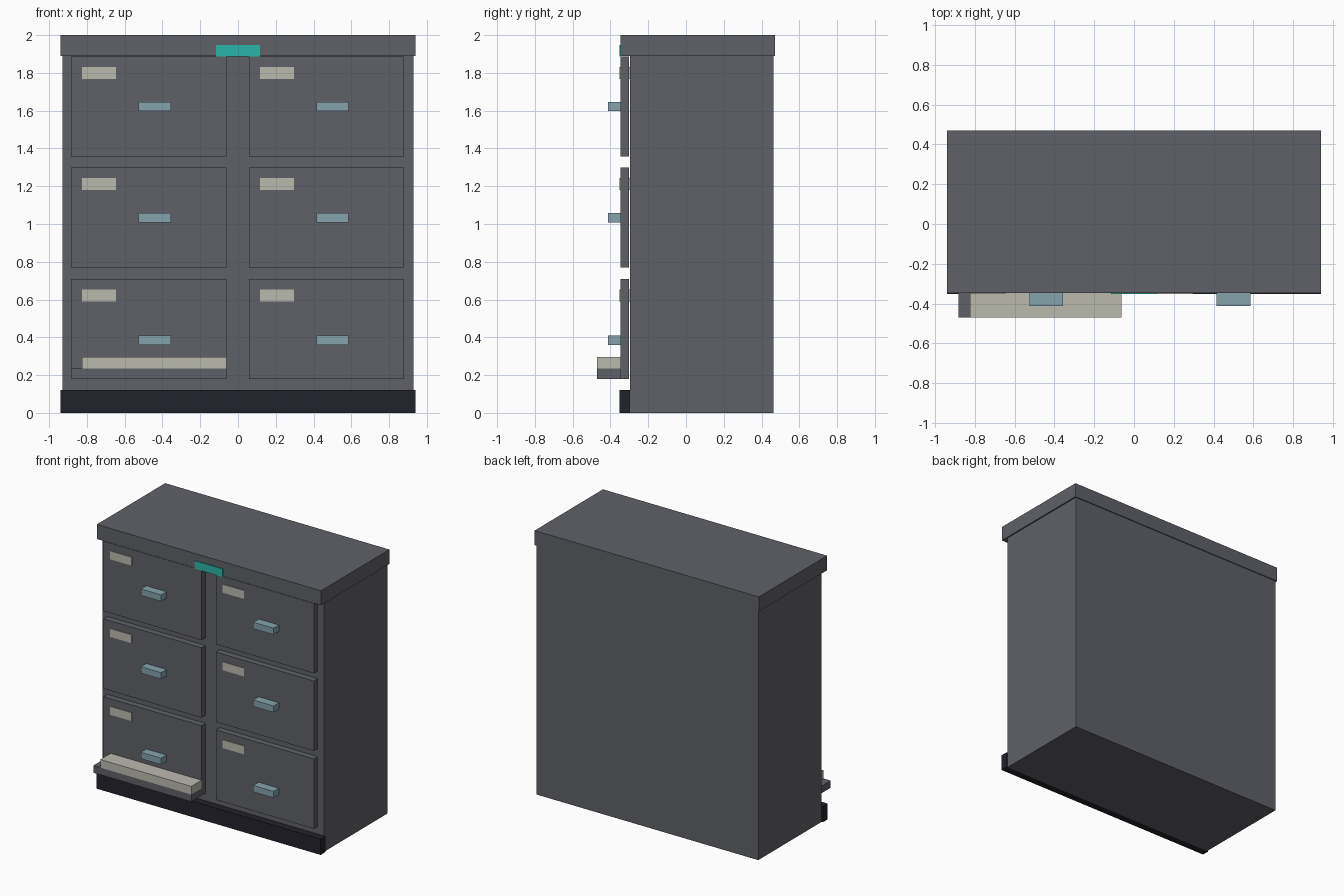
import bpy
import bmesh

if "Cube" in bpy.data.objects:
    bpy.data.objects.remove(bpy.data.objects["Cube"])


def material(name, r, g, b):
    m = bpy.data.materials.new(name)
    m.diffuse_color = (r, g, b, 1)
    m.use_nodes = True
    m.node_tree.nodes["Principled BSDF"].inputs["Base Color"].default_value = m.diffuse_color
    return m


GREY = material("cabinet grey", 0.117, 0.120, 0.138)
BLACK = material("plinth black", 0.016, 0.016, 0.025)
CREAM = material("label cream", 0.50, 0.49, 0.43)
BLUE = material("handle blue", 0.235, 0.366, 0.418)
TEAL = material("badge teal", 0.023, 0.46, 0.39)


def box(name, x, y, z, mat):
    """Axis-aligned box given as (min, max) on each axis."""
    bm = bmesh.new()
    bmesh.ops.create_cube(bm, size=1)
    for v in bm.verts:
        v.co = [r[0] if c < 0 else r[1] for c, r in zip(v.co, (x, y, z))]
    me = bpy.data.meshes.new(name)
    bm.to_mesh(me)
    bm.free()
    me.materials.append(mat)
    ob = bpy.data.objects.new(name, me)
    bpy.context.collection.objects.link(ob)
    return ob


# Carcass, overhanging top and front plinth
box("cabinet_body", (-0.93, 0.93), (-0.297, 0.463), (0, 1.89), GREY)
box("cabinet_top", (-0.94, 0.94), (-0.348, 0.47), (1.89, 2.0), GREY)
box("plinth", (-0.94, 0.94), (-0.353, -0.297), (0, 0.12), BLACK)

# Teal plate on the top's front edge
box("badge_plate", (-0.116, 0.116), (-0.353, -0.346), (1.886, 1.947), TEAL)

# Two columns of three drawers, each with a label and a handle
for side, x in (("left", -0.884), ("right", 0.058)):
    for row, (z, handle_z) in enumerate(((0.18, 0.36), (0.77, 1.008), (1.358, 1.597))):
        tag = f"{side}_{row + 1}"
        box("drawer_" + tag, (x, x + 0.822), (-0.348, -0.302), (z, z + 0.53), GREY)
        box("label_" + tag, (x + 0.058, x + 0.238), (-0.353, -0.297),
            (z + 0.41, z + 0.473), CREAM)
        box("handle_" + tag, (x + 0.358, x + 0.528), (-0.412, -0.347),
            (handle_z, handle_z + 0.049), BLUE)

# Ledge at the foot of the lower left drawer, with a cream strip on it
box("ledge", (-0.884, -0.062), (-0.47, -0.347), (0.18, 0.234), GREY)
box("ledge_strip", (-0.825, -0.062), (-0.47, -0.347), (0.234, 0.296), CREAM)
